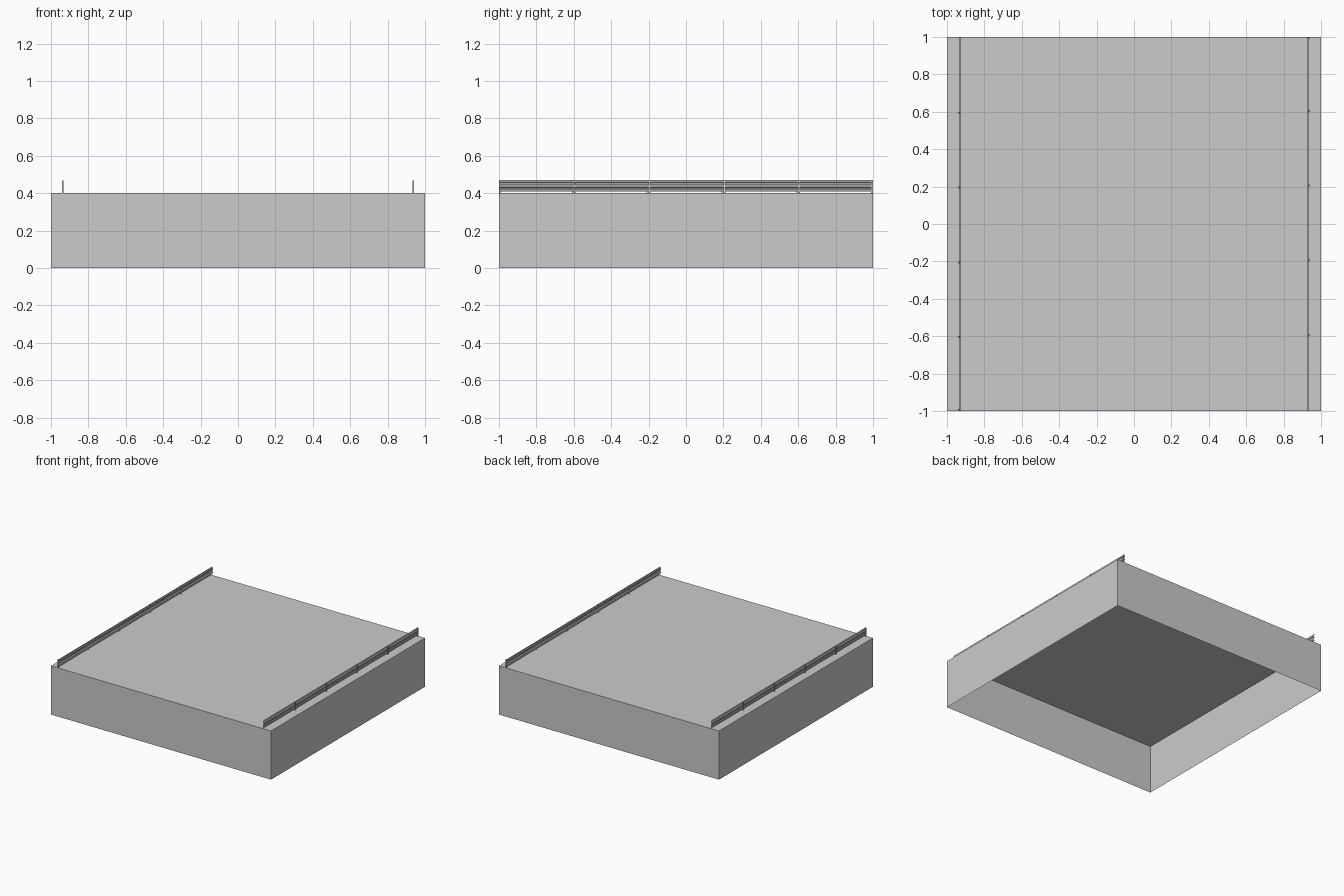
import bpy
import bmesh

if "Cube" in bpy.data.objects:
    bpy.data.objects.remove(bpy.data.objects["Cube"])


def make_object(name, bm):
    mesh = bpy.data.meshes.new(name)
    bm.to_mesh(mesh)
    bm.free()
    obj = bpy.data.objects.new(name, mesh)
    bpy.context.collection.objects.link(obj)
    return obj


def add_box(bm, lo, hi):
    verts = bmesh.ops.create_cube(bm, size=1)["verts"]
    for v in verts:
        for i in range(3):
            v.co[i] = lo[i] if v.co[i] < 0 else hi[i]


# Deck slab: top and four thin walls, open underneath
bm = bmesh.new()
add_box(bm, (-1, -1, 0), (1, 1, 0.4))
bm.faces.ensure_lookup_table()
bottom = [f for f in bm.faces if f.calc_center_median().z < 0.01]
bmesh.ops.delete(bm, geom=bottom, context='FACES_ONLY')
make_object("deck", bm)

# Corrugated guard rail cross-section: distance from centre, height
PROFILE = [(0.934, 0.408), (0.933, 0.418), (0.928, 0.422), (0.928, 0.428),
           (0.934, 0.434), (0.934, 0.444), (0.928, 0.450), (0.928, 0.456),
           (0.933, 0.460), (0.934, 0.470)]

# Second side is the first turned half round
for side, label in ((1, "right"), (-1, "left")):
    # Thin beam
    bm = bmesh.new()
    rows = [[bm.verts.new((side * x, side * y, z)) for x, z in PROFILE]
            for y in (-1, 1)]
    for i in range(len(PROFILE) - 1):
        bm.faces.new((rows[0][i], rows[0][i + 1], rows[1][i + 1], rows[1][i]))
    make_object(label + "_guard_rail", bm)

    # Posts on the outer side
    bm = bmesh.new()
    for y in (-0.595, -0.195, 0.205, 0.605, 0.995):
        a, b = side * (y - 0.005), side * (y + 0.005)
        xa, xb = side * 0.933, side * 0.940
        add_box(bm, (min(xa, xb), min(a, b), 0.4), (max(xa, xb), max(a, b), 0.468))
    bmesh.ops.recalc_face_normals(bm, faces=bm.faces)
    make_object(label + "_rail_posts", bm)
